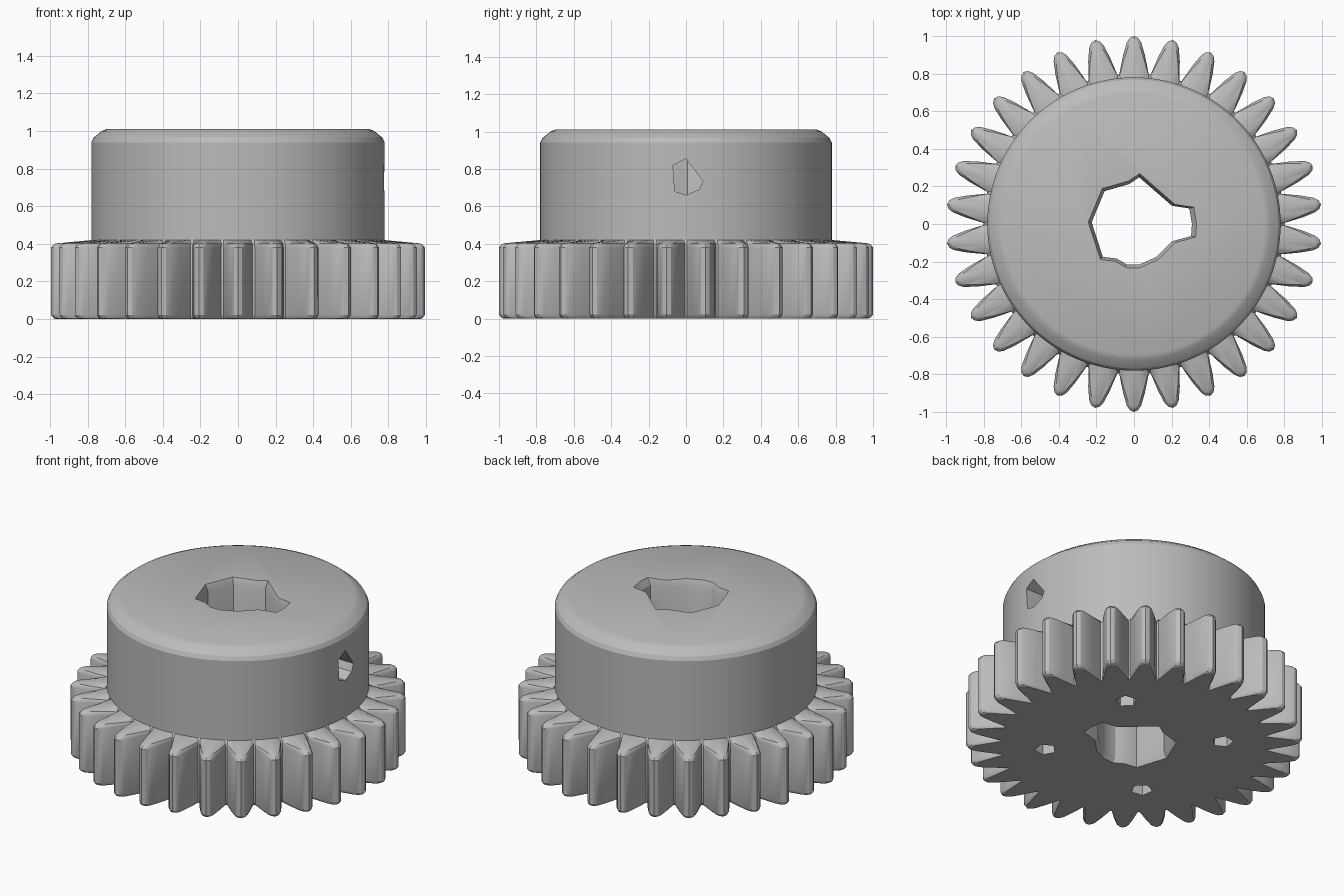
import bpy, bmesh
from math import sin, cos, radians, pi

if "Cube" in bpy.data.objects:
    bpy.data.objects.remove(bpy.data.objects["Cube"])

TEETH = 30
# half tooth outline from root to tip: radius, angle in degrees
TOOTH = [(0.80, -5.6), (0.90, -3.7), (0.965, -2.3), (0.99, -1.3), (1.0, 0)]
TOOTH += [(r, -a) for r, a in TOOTH[-2::-1]]

metal = bpy.data.materials.new("grey metal")
metal.diffuse_color = (0.5, 0.5, 0.5, 1)
metal.use_nodes = True
metal.node_tree.nodes["Principled BSDF"].inputs["Base Color"].default_value = metal.diffuse_color


def stack(name, rings):
    """Closed solid skinned through rings of equal point count."""
    bm = bmesh.new()
    loops = [[bm.verts.new(p) for p in ring] for ring in rings]
    n = len(loops[0])
    for a, b in zip(loops, loops[1:]):
        for i in range(n):
            j = (i + 1) % n
            bm.faces.new((a[i], a[j], b[j], b[i]))
    bm.faces.new(loops[0][::-1])
    bm.faces.new(loops[-1])
    bmesh.ops.recalc_face_normals(bm, faces=bm.faces)
    me = bpy.data.meshes.new(name)
    bm.to_mesh(me)
    bm.free()
    me.materials.append(metal)
    ob = bpy.data.objects.new(name, me)
    bpy.context.collection.objects.link(ob)
    return ob


def tooth_ring(z, inset=0.0):
    pts = []
    for t in range(TEETH):
        for r, a in TOOTH:
            k = (r - 0.80) / 0.2
            ang = radians(90 + t * 360 / TEETH + a * (1 - 8 * inset * k))
            rr = r - inset * (0.3 + 0.7 * k)
            pts.append((rr * cos(ang), rr * sin(ang), z))
    return pts


def hub_ring(z, r):
    n = TEETH * len(TOOTH)
    # the circle follows the tooth order so the skin does not twist
    pts = []
    for i in range(n):
        a = radians(90 - 5.6) + 2 * pi * i / n
        pts.append((r * cos(a), r * sin(a), z))
    return pts


# toothed rim and hub in one skin
gear = stack("gear_with_hub", [
    tooth_ring(0, 0.025), tooth_ring(0.006, 0.012), tooth_ring(0.022),
    tooth_ring(0.38), tooth_ring(0.395, 0.012), tooth_ring(0.402, 0.025),
    hub_ring(0.42, 0.78), hub_ring(0.94, 0.78), hub_ring(0.965, 0.768),
    hub_ring(1.0, 0.725), hub_ring(1.012, 0.695)])

# bore with keyway, flared at both ends
BORE = [(0.03, 0.27), (0.22, 0.105), (0.32, 0.09), (0.335, 0), (0.33, -0.07),
        (0.22, -0.1), (0.13, -0.19), (0.03, -0.235), (-0.04, -0.235),
        (-0.10, -0.20), (-0.18, -0.19), (-0.245, 0.01), (-0.17, 0.19),
        (-0.03, 0.23)]
bore = stack("bore_cutter", [[(x * s, y * s, z) for x, y in BORE] for z, s in
             [(-0.04, 1.08), (0.04, 0.92), (0.97, 0.92), (1.05, 1.06)]])

# set screw hole on the right side
SCREW = [(-0.07, 0.82), (0, 0.855), (0.09, 0.735), (0.07, 0.69),
         (0, 0.66), (-0.06, 0.68)]
screw = stack("screw_cutter", [[(x, y, z) for y, z in SCREW] for x in (0.2, 0.9)])

# four blind mounting holes underneath
cutters = [bore, screw]
for k in range(4):
    a = pi / 4 + k * pi / 2
    cx, cy = 0.53 * cos(a), 0.53 * sin(a)
    cutters.append(stack("mount_cutter", [
        [(cx + 0.065 * cos(a + i * 2 * pi / 5), cy + 0.065 * sin(a + i * 2 * pi / 5), z)
         for i in range(5)] for z in (-0.05, 0.4)]))

bpy.context.view_layer.objects.active = gear
gear.select_set(True)
for c in cutters:
    m = gear.modifiers.new("cut", 'BOOLEAN')
    m.operation = 'DIFFERENCE'
    m.solver = 'EXACT'
    m.object = c
    bpy.ops.object.modifier_apply(modifier=m.name)
    bpy.data.objects.remove(c)

bpy.ops.object.select_all(action='DESELECT')
gear.select_set(True)
bpy.ops.object.shade_smooth_by_angle(angle=radians(25))
